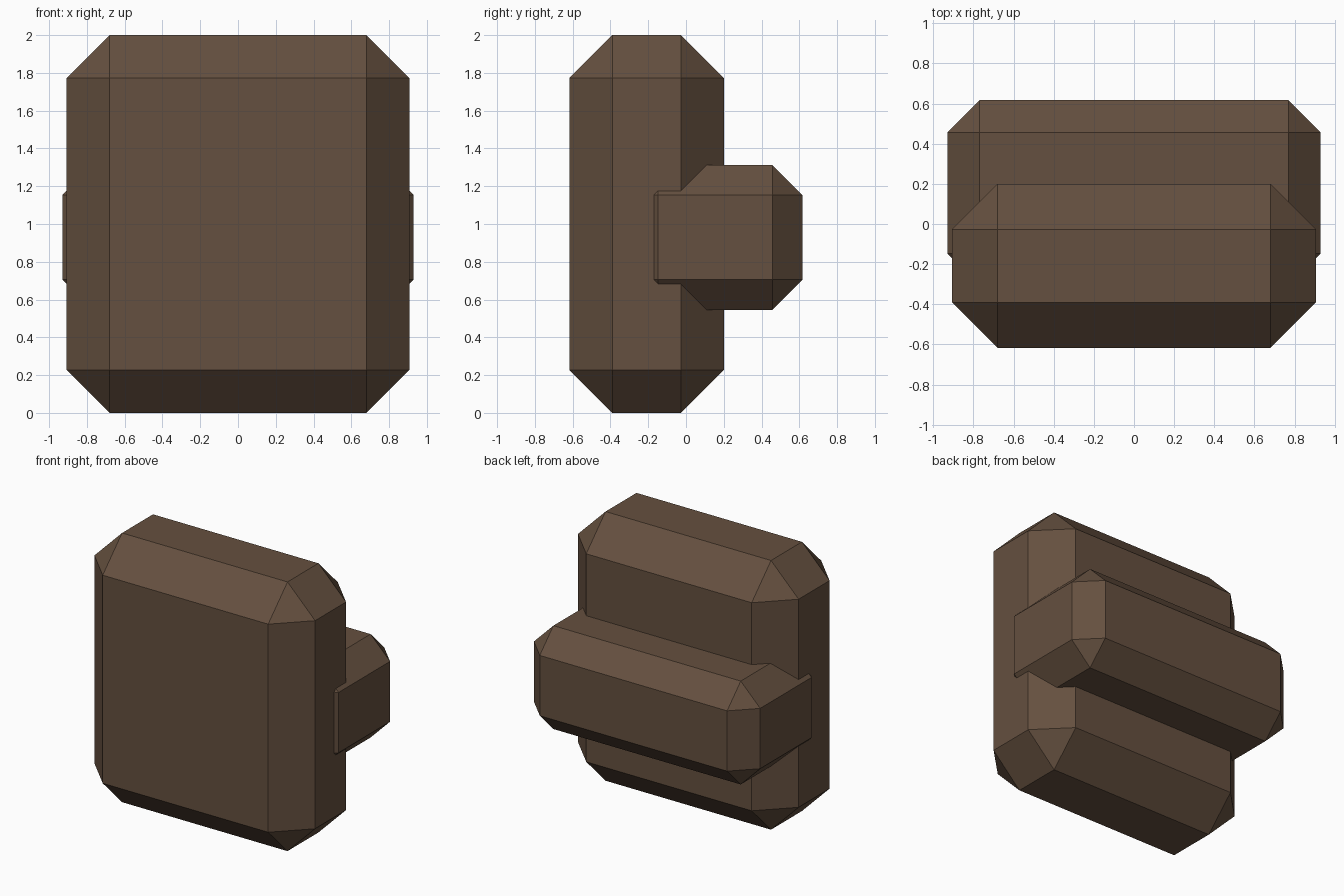
import bpy, bmesh
from mathutils import Vector

if "Cube" in bpy.data.objects:
    bpy.data.objects.remove(bpy.data.objects["Cube"])

brown = bpy.data.materials.new("brown")
brown.diffuse_color = (0.13, 0.08, 0.05, 1)
brown.use_nodes = True
brown.node_tree.nodes["Principled BSDF"].inputs["Base Color"].default_value = brown.diffuse_color


def chamfered_box(name, lo, hi, chamfer):
    """Box between two corners with flat chamfers on every edge."""
    lo, hi = Vector(lo), Vector(hi)
    bm = bmesh.new()
    bmesh.ops.create_cube(bm, size=1)
    bmesh.ops.scale(bm, vec=hi - lo, verts=bm.verts)
    bmesh.ops.translate(bm, vec=(lo + hi) / 2, verts=bm.verts)
    bmesh.ops.bevel(bm, geom=bm.edges[:], offset=chamfer, offset_type='OFFSET',
                    segments=1, profile=0.5, affect='EDGES')
    mesh = bpy.data.meshes.new(name)
    bm.to_mesh(mesh)
    bm.free()
    mesh.materials.append(brown)
    obj = bpy.data.objects.new(name, mesh)
    bpy.context.collection.objects.link(obj)
    return obj


# Tall front slab
chamfered_box("main_body", (-0.907, -0.617, 0), (0.907, 0.2, 2), 0.227)
# Horizontal block across the back, sunk into the slab
chamfered_box("back_block", (-0.93, -0.307, 0.545), (0.93, 0.617, 1.313), 0.16)
